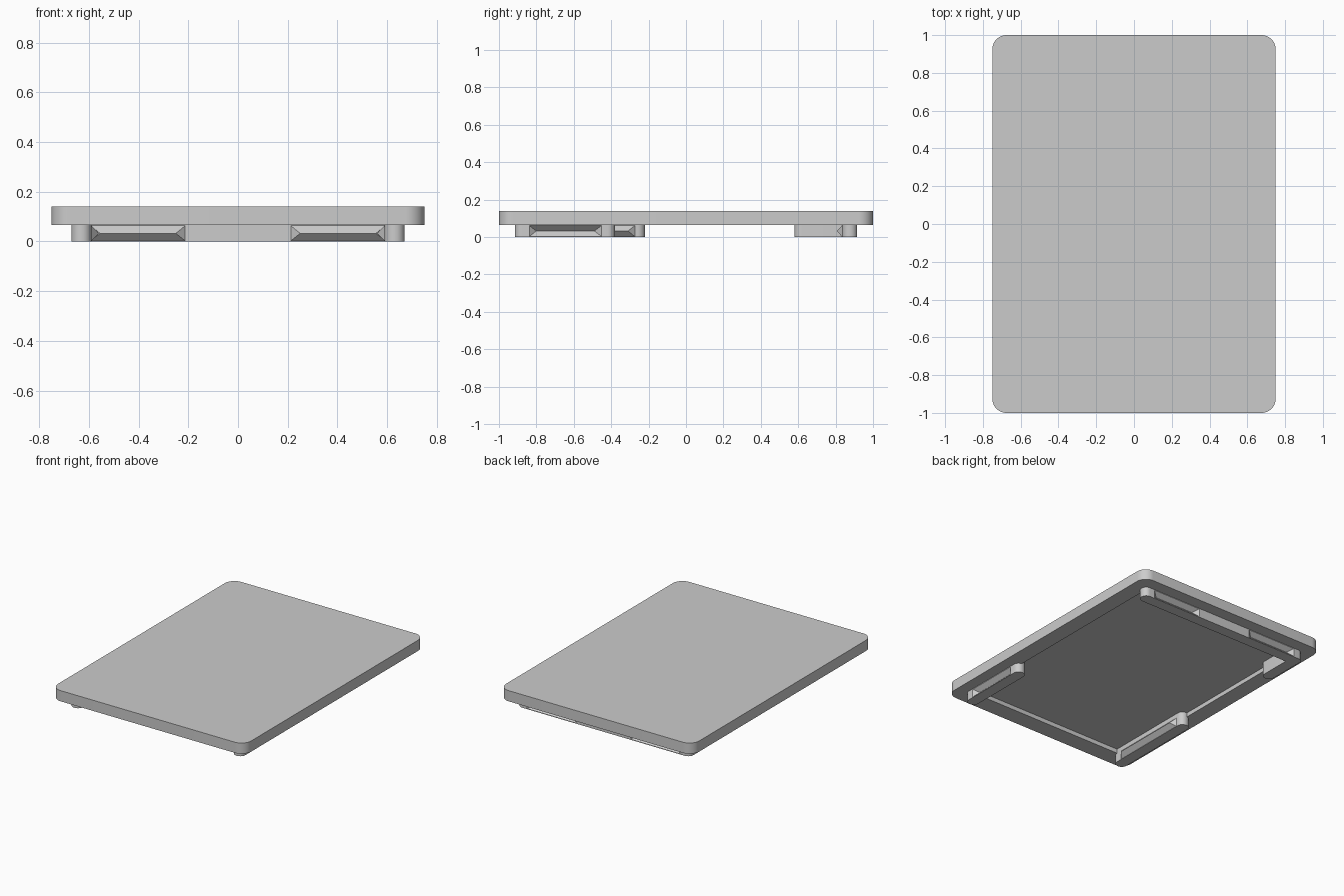
import bpy, bmesh, math
from mathutils import Vector

if "Cube" in bpy.data.objects:
    bpy.data.objects.remove(bpy.data.objects["Cube"], do_unlink=True)

grey = bpy.data.materials.new("plain grey")
grey.use_nodes = True
COLOUR = (0.6, 0.6, 0.6, 1)
grey.diffuse_color = COLOUR
grey.node_tree.nodes["Principled BSDF"].inputs["Base Color"].default_value = COLOUR

RIM = 0.065      # underside of the lid
OUT_X, OUT_Y = 0.67, 0.915
THICK = 0.08


def add_object(name, bm):
    bmesh.ops.recalc_face_normals(bm, faces=bm.faces[:])
    mesh = bpy.data.meshes.new(name)
    bm.to_mesh(mesh)
    bm.free()
    mesh.materials.append(grey)
    ob = bpy.data.objects.new(name, mesh)
    bpy.context.collection.objects.link(ob)
    return ob


def rounded_slab(name, x0, x1, y0, y1, z0, z1, radius, steps=8):
    """Upright slab whose outline is a rectangle with rounded corners."""
    bm = bmesh.new()
    corners = [(x1, y1, -1, -1), (x0, y1, 1, -1), (x0, y0, 1, 1), (x1, y0, -1, 1)]
    verts = []
    for i, (x, y, sx, sy) in enumerate(corners):
        for k in range(steps + 1):
            a = (i + k / steps) * math.pi / 2
            verts.append(bm.verts.new((x + sx * radius + radius * math.cos(a),
                                       y + sy * radius + radius * math.sin(a), z0)))
    base = bm.faces.new(verts)
    top = bmesh.ops.extrude_face_region(bm, geom=[base])["geom"]
    moved = [g for g in top if isinstance(g, bmesh.types.BMVert)]
    bmesh.ops.translate(bm, verts=moved, vec=(0, 0, z1 - z0))
    ob = add_object(name, bm)
    bpy.context.view_layer.objects.active = ob
    ob.select_set(True)
    bpy.ops.object.shade_smooth_by_angle(angle=math.radians(30))
    ob.select_set(False)
    return ob


def hip_ridge(name, start, end, normal, depth=0.03, inset=0.0):
    """Hipped roof shape lying against a rail face, its ridge pointing along normal."""
    a, b, n = Vector((*start, 0)), Vector((*end, 0)), Vector((*normal, 0))
    along = (b - a).normalized() * 0.04
    low, high = Vector((0, 0, inset)), Vector((0, 0, RIM - inset))
    mid = (low + high) / 2
    back = n * -0.002
    bm = bmesh.new()
    v = [bm.verts.new(p) for p in (a + low + back, b + low + back, b + high + back,
                                   a + high + back, a + along + mid + n * depth,
                                   b - along + mid + n * depth)]
    for f in ((0, 1, 2, 3), (0, 1, 5, 4), (1, 2, 5), (2, 3, 4, 5), (3, 0, 4)):
        bm.faces.new([v[i] for i in f])
    return add_object(name, bm)


def cut(target, cutter):
    mod = target.modifiers.new("cut", "BOOLEAN")
    mod.operation = "DIFFERENCE"
    mod.solver = "EXACT"
    mod.object = cutter
    cutter.hide_render = True
    cutter.hide_viewport = True


# Lid with a shallow recess underneath
lid = rounded_slab("lid", -0.75, 0.75, -1, 1, RIM, 0.14, 0.075, 12)
recess = rounded_slab("recess_cutter", -0.635, 0.635, -0.875, 0.875, 0.03, 0.095, 0.03)
cut(lid, recess)

# Rails under the lid
TOP = 0.097
back_rail = rounded_slab("back_rail", -OUT_X, OUT_X, OUT_Y - THICK, OUT_Y, 0, TOP, 0.039)
right_return = rounded_slab("right_back_return", -OUT_X, -OUT_X + THICK, 0.58, OUT_Y,
                            0, TOP, 0.039)
left_rail = rounded_slab("left_rail", OUT_X - THICK, OUT_X, -OUT_Y, -0.38, 0, TOP, 0.039)
right_rail = rounded_slab("right_rail", -OUT_X, -OUT_X + THICK, -OUT_Y, -0.22, 0, TOP, 0.039)


# Each catch is a groove on the rail's outer face and a matching ridge inside
def catch(name, rail, start, end, outward):
    out = Vector(outward)
    inner = [Vector(p) - out * THICK for p in (start, end)]
    cut(rail, hip_ridge(name + "_groove_cutter", start, end, -out, inset=0.002))
    hip_ridge(name + "_ridge", inner[0], inner[1], -out)


for side, word in ((1, "left"), (-1, "right")):
    catch("back_" + word, back_rail, (side * 0.21, OUT_Y), (side * 0.595, OUT_Y), (0, 1))
catch("left", left_rail, (OUT_X, -0.84), (OUT_X, -0.45), (1, 0))
catch("right", right_rail, (-OUT_X, -0.84), (-OUT_X, -0.27), (-1, 0))
